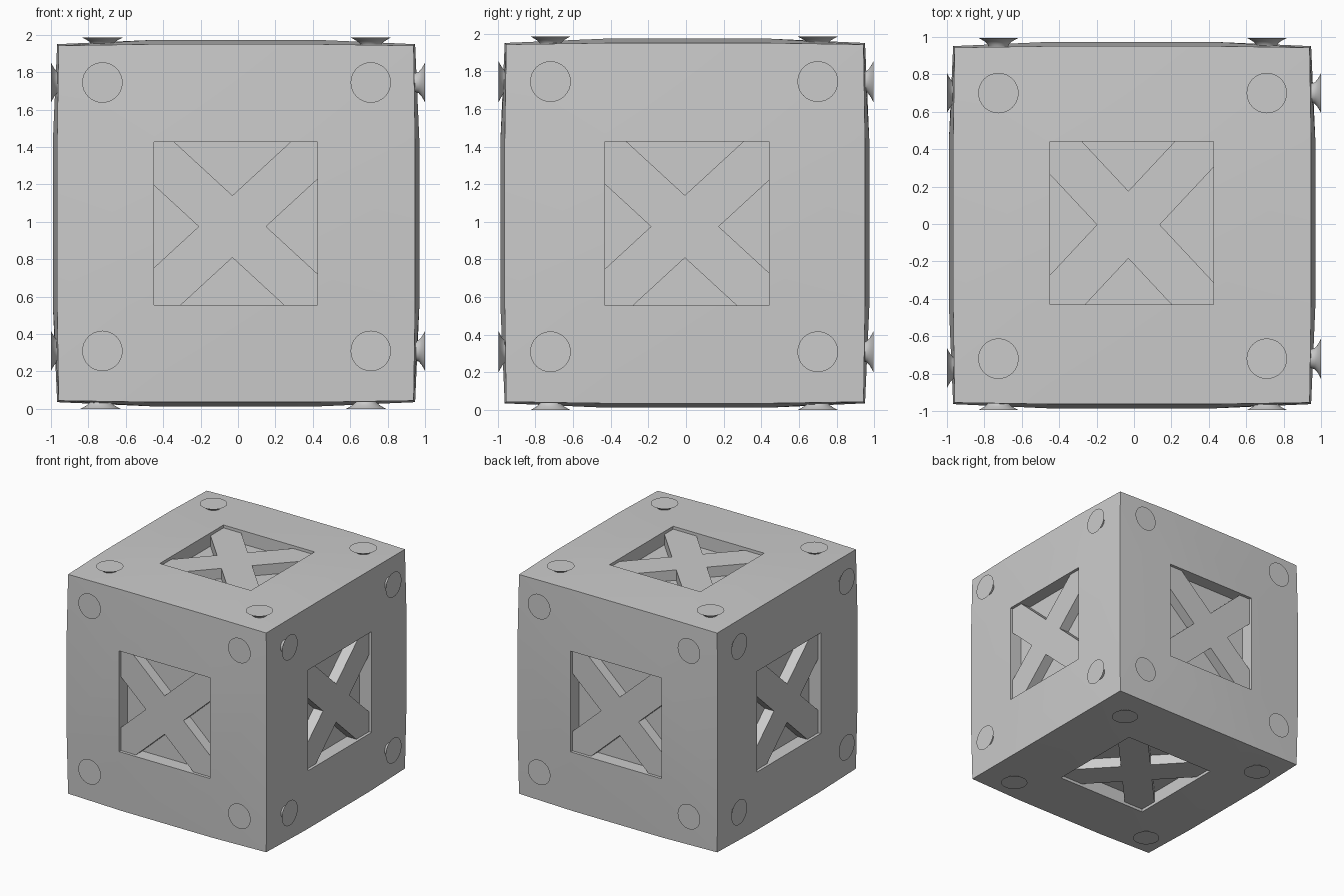
import bpy, bmesh, math
from mathutils import Vector

if "Cube" in bpy.data.objects:
    bpy.data.objects.remove(bpy.data.objects["Cube"])

CENTER = Vector((-0.01, -0.006, 0.993))      # body centre
WINDOW = Vector((-0.012, 0.006, 0.992))      # window centre
CROSS = Vector((-0.03, -0.006, 0.975))       # cross centre
W = 0.436                                    # window half size
CORNER, EDGE, BULGE = 0.949, 0.957, 0.98
FLOOR = 0.865                                # recessed panel distance
CROSS_OUT = 0.955                            # outer face of the cross
UV = {0: (1, 2), 1: (0, 2), 2: (0, 1)}       # in-plane axes per face axis
NAMES = {(0, 1): "right", (0, -1): "left", (1, 1): "back",
         (1, -1): "front", (2, 1): "top", (2, -1): "bottom"}


def finish(name, bm, smooth=None):
    bmesh.ops.remove_doubles(bm, verts=bm.verts, dist=0.0005)
    bmesh.ops.recalc_face_normals(bm, faces=bm.faces)
    me = bpy.data.meshes.new(name)
    bm.to_mesh(me)
    bm.free()
    ob = bpy.data.objects.new(name, me)
    bpy.context.collection.objects.link(ob)
    if smooth:
        bpy.ops.object.select_all(action='DESELECT')
        ob.select_set(True)
        bpy.context.view_layer.objects.active = ob
        bpy.ops.object.shade_smooth_by_angle(angle=math.radians(smooth))
    return ob


def shell_point(axis, sign, i, j):
    """Point of the bulged box on a 4 x 4 grid of one face."""
    u, v = UV[axis]
    outer = sum(k in (0, 3) for k in (i, j))
    size = (BULGE, EDGE, CORNER)[outer]
    p = Vector((0, 0, 0))
    p[axis] = CENTER[axis] + sign * size
    for ax, k in ((u, i), (v, j)):
        if k in (0, 3):
            p[ax] = CENTER[ax] + (size if k else -size)
        else:
            p[ax] = WINDOW[ax] + (W if k == 2 else -W)
    return p


# Bulged crate body with a recessed square window in each face
bm = bmesh.new()
for axis, sign in NAMES:
    grid = [[bm.verts.new(shell_point(axis, sign, i, j)) for j in range(4)] for i in range(4)]
    for i in range(3):
        for j in range(3):
            if (i, j) != (1, 1):
                bm.faces.new((grid[i][j], grid[i + 1][j], grid[i + 1][j + 1], grid[i][j + 1]))
    rim = [grid[1][1], grid[2][1], grid[2][2], grid[1][2]]
    low = []
    for vert in rim:
        co = vert.co.copy()
        co[axis] = CENTER[axis] + sign * FLOOR
        low.append(bm.verts.new(co))
    for k in range(4):
        n = (k + 1) % 4
        bm.faces.new((rim[k], rim[n], low[n], low[k]))
    bm.faces.new(low)
finish("crate_body", bm, 30)


def cross_brace(axis, sign):
    """X brace clipped to the window."""
    u, v = UV[axis]
    du, dv = CROSS[u] - WINDOW[u], CROSS[v] - WINDOW[v]
    au, av, slope = (0.168, 0.18, 1.07) if axis == 2 else (0.18, 0.166, 0.92)
    if axis == 2:
        dv += 0.002
    t, b = (W - dv - av) / slope, (W + dv - av) / slope
    r, l = (W - du - au) * slope, (W + du - au) * slope
    pts = [(du, dv + av), (du + t, W), (W, W), (W, dv + r),
           (du + au, dv), (W, dv - r), (W, -W), (du + b, -W),
           (du, dv - av), (du - b, -W), (-W, -W), (-W, dv - l),
           (du - au, dv), (-W, dv + l), (-W, W), (du - t, W)]
    bm = bmesh.new()
    rings = []
    for dist in (CROSS_OUT, FLOOR):
        ring = []
        for pu, pv in pts:
            p = Vector((0, 0, 0))
            p[u], p[v] = WINDOW[u] + pu, WINDOW[v] + pv
            p[axis] = CENTER[axis] + sign * dist
            ring.append(bm.verts.new(p))
        rings.append(ring)
    top, low = rings
    bm.faces.new(top)
    bm.faces.new(low)
    for k in range(len(pts)):
        n = (k + 1) % len(pts)
        bm.faces.new((top[k], top[n], low[n], low[k]))
    finish(NAMES[axis, sign] + "_cross_brace", bm)


# Flared flat-headed studs: (radius, depth below the head)
STUD = [(0.108, 0), (0.092, 0.008), (0.072, 0.02), (0.057, 0.034), (0.05, 0.055)]
HEAD = {(0, 1): 1.0, (0, -1): -1.0, (1, 1): 0.995,
        (1, -1): -0.995, (2, 1): 1.985, (2, -1): 0.0}


def studs(axis, sign):
    u, v = UV[axis]
    lo = Vector((-0.725, -0.72, 0.31))
    hi = Vector((0.71, 0.70, 1.745))
    if (axis, sign) == (2, -1):
        lo.x, hi.x = -0.735, 0.685
    if (axis, sign) == (0, -1):
        lo.y = -0.77
    bm = bmesh.new()
    for cu in (lo[u], hi[u]):
        for cv in (lo[v], hi[v]):
            rings = []
            for r, d in STUD:
                ring = []
                for k in range(32):
                    a = math.tau * k / 32
                    p = Vector((0, 0, 0))
                    p[u], p[v] = cu + r * math.cos(a), cv + r * math.sin(a)
                    p[axis] = HEAD[axis, sign] - sign * d
                    ring.append(bm.verts.new(p))
                rings.append(ring)
            bm.faces.new(rings[0])
            bm.faces.new(rings[-1])
            for a, b in zip(rings, rings[1:]):
                for k in range(32):
                    n = (k + 1) % 32
                    bm.faces.new((a[k], a[n], b[n], b[k]))
    finish(NAMES[axis, sign] + "_studs", bm, 40)


for axis, sign in NAMES:
    cross_brace(axis, sign)
    studs(axis, sign)
